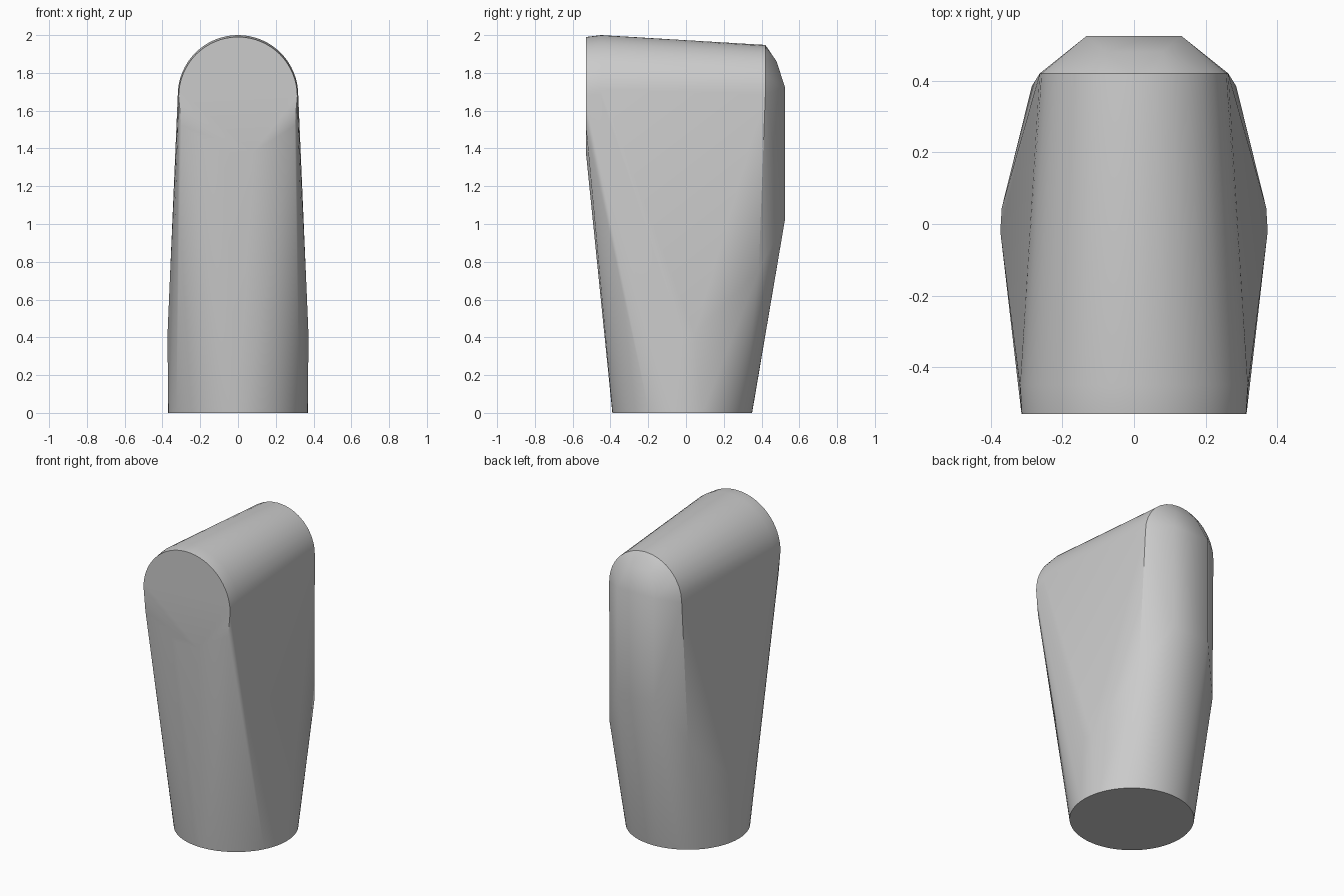
import bpy, bmesh
from math import cos, sin, pi, radians

cube = bpy.data.objects.get("Cube")
if cube:
    bpy.data.objects.remove(cube, do_unlink=True)

grey = bpy.data.materials.new("plain grey")
grey.use_nodes = True
colour = (0.6, 0.6, 0.6, 1)
grey.diffuse_color = colour
grey.node_tree.nodes["Principled BSDF"].inputs["Base Color"].default_value = colour


def arch(y, radius, top, steps=32):
    """Half circle standing across the body."""
    return [(radius * cos(pi * i / steps), y, top - radius + radius * sin(pi * i / steps))
            for i in range(steps + 1)]


def mirrored(points):
    return [(side * x, y, z) for x, y, z in points for side in (1, -1)]


# Round foot
points = [(0.37 * cos(2 * pi * i / 64), -0.02 + 0.37 * sin(2 * pi * i / 64), 0)
          for i in range(64)]
# Arched upper body with a softened front rim
points += arch(-0.53, 0.314, 1.99) + arch(-0.45, 0.319, 2.0) + arch(0.42, 0.263, 1.948, 16)
# Lower limits of the flat front face and the widest part of the sides
points += mirrored([(0.3, -0.53, 1.52), (0.08, -0.53, 1.38),
                    (0.373, -0.02, 0.42), (0.369, 0.045, 0.42)])
# Chamfered back and its flat pad
points += mirrored([(0.285, 0.385, 0.75), (0.132, 0.525, 1.03),
                    (0.132, 0.525, 1.72), (0.08, 0.48, 1.86)])

# Skin the sections into one tapered solid
bm = bmesh.new()
for p in points:
    bm.verts.new(p)
hull = bmesh.ops.convex_hull(bm, input=bm.verts[:])
loose = [v for v in bm.verts if not v.link_faces]
bmesh.ops.delete(bm, geom=loose, context='VERTS')
bmesh.ops.dissolve_limit(bm, angle_limit=radians(0.2), verts=bm.verts[:], edges=bm.edges[:])
bmesh.ops.recalc_face_normals(bm, faces=bm.faces[:])
mesh = bpy.data.meshes.new("tapered_body")
bm.to_mesh(mesh)
bm.free()

body = bpy.data.objects.new("tapered_body", mesh)
bpy.context.collection.objects.link(body)
mesh.materials.append(grey)
bpy.ops.object.select_all(action='DESELECT')
body.select_set(True)
bpy.context.view_layer.objects.active = body
bpy.ops.object.shade_smooth_by_angle(angle=radians(30))
